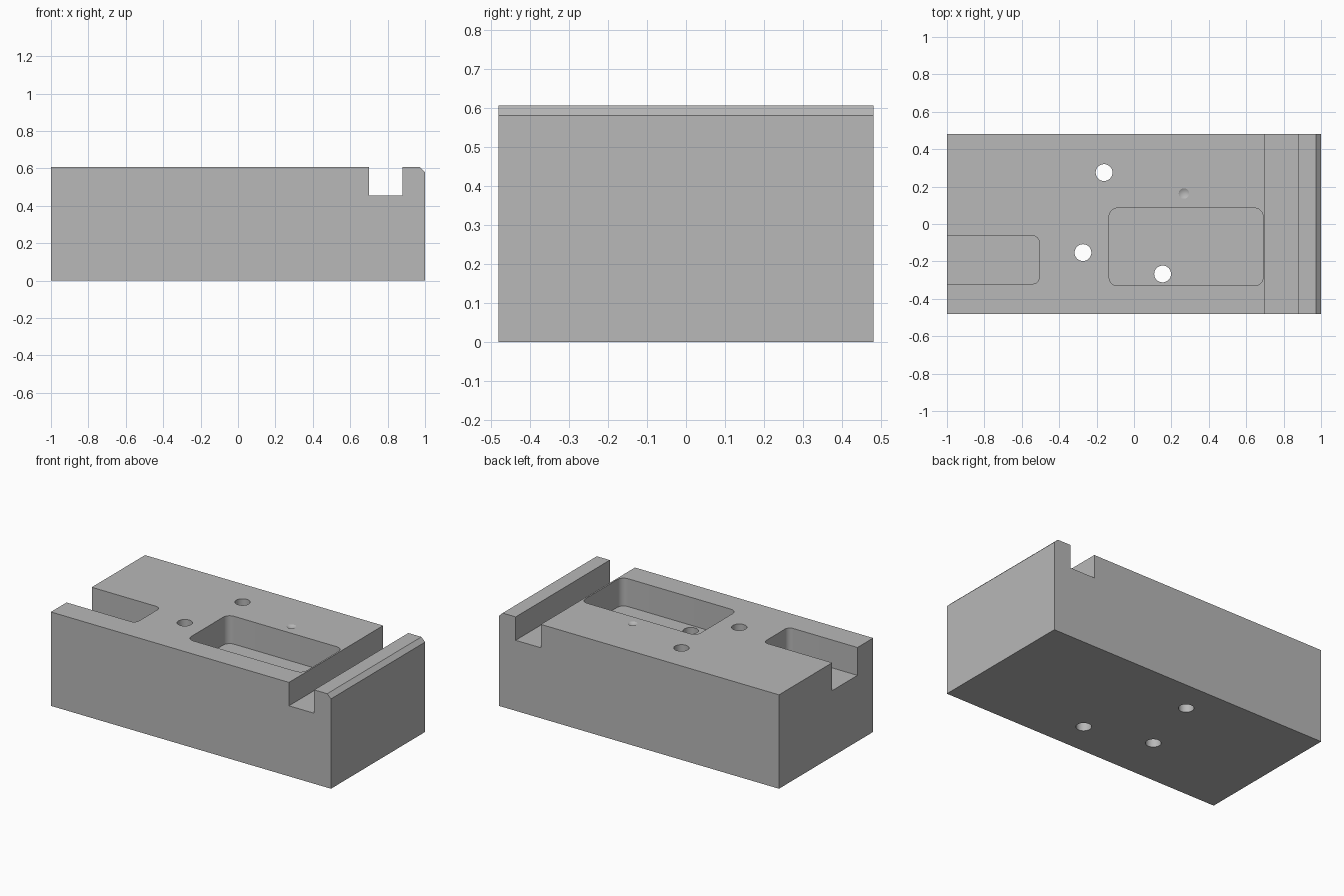
import bpy
import bmesh
import math

TOP = 0.606
HALF_DEPTH = 0.48

default = bpy.data.objects.get("Cube")
if default:
    bpy.data.objects.remove(default, do_unlink=True)

grey = bpy.data.materials.new("machined_grey")
grey.use_nodes = True
COLOR = (0.48, 0.48, 0.48, 1)
grey.diffuse_color = COLOR
grey.node_tree.nodes["Principled BSDF"].inputs["Base Color"].default_value = COLOR


def extrude_outline(name, points, offset):
    """Make a closed prism from a flat outline and an extrusion vector."""
    bm = bmesh.new()
    face = bm.faces.new([bm.verts.new(p) for p in points])
    new = bmesh.ops.extrude_face_region(bm, geom=[face])["geom"]
    verts = [v for v in new if isinstance(v, bmesh.types.BMVert)]
    bmesh.ops.translate(bm, verts=verts, vec=offset)
    bmesh.ops.recalc_face_normals(bm, faces=bm.faces)
    mesh = bpy.data.meshes.new(name)
    bm.to_mesh(mesh)
    bm.free()
    mesh.materials.append(grey)
    obj = bpy.data.objects.new(name, mesh)
    bpy.context.collection.objects.link(obj)
    return obj


def rounded_pocket(name, x0, x1, y0, y1, floor, radius=0.045, steps=8):
    """Cutter with rounded vertical corners, reaching above the block."""
    corners = [(x1 - radius, y1 - radius), (x0 + radius, y1 - radius),
               (x0 + radius, y0 + radius), (x1 - radius, y0 + radius)]
    points = []
    for i, (cx, cy) in enumerate(corners):
        for s in range(steps + 1):
            a = (i + s / steps) * math.pi / 2
            points.append((cx + radius * math.cos(a), cy + radius * math.sin(a), floor))
    return extrude_outline(name, points, (0, 0, 1 - floor))


def drill(name, x, y, radius):
    bpy.ops.mesh.primitive_cylinder_add(vertices=40, radius=radius, depth=2, location=(x, y, 0))
    bpy.context.object.name = name
    return bpy.context.object


# Block with the cross slot and the chamfered end lip in its profile
profile = [(-1, 0), (1, 0), (1, 0.58), (0.973, TOP), (0.88, TOP),
           (0.88, 0.455), (0.70, 0.455), (0.70, TOP), (-1, TOP)]
block = extrude_outline("fixture_block", [(x, -HALF_DEPTH, z) for x, z in profile],
                        (0, 2 * HALF_DEPTH, 0))

# Pocket, open end notch and through holes
cutters = [
    rounded_pocket("pocket_cutter", -0.133, 0.69, -0.33, 0.085, TOP - 0.18),
    rounded_pocket("notch_cutter", -1.2, -0.507, -0.32, -0.063, TOP - 0.18, 0.035),
]
for x, y in [(-0.16, 0.275), (-0.273, -0.153), (0.153, -0.267)]:
    cutters.append(drill("hole_cutter", x, y, 0.045))

# Shallow conical drill mark
slope = 0.6
rim, rise = 0.028, 0.01
height = (rim + rise / slope) * slope
bpy.ops.mesh.primitive_cone_add(vertices=32, radius1=0, radius2=rim + rise / slope,
                                depth=height, location=(0.267, 0.163, TOP + rise - height / 2))
bpy.context.object.name = "drill_mark_cutter"
cutters.append(bpy.context.object)

# Cut the block, then discard the cutters
bpy.ops.object.select_all(action="DESELECT")
block.select_set(True)
bpy.context.view_layer.objects.active = block
for cutter in cutters:
    cutter.hide_render = True
    mod = block.modifiers.new(cutter.name, "BOOLEAN")
    mod.operation = "DIFFERENCE"
    mod.solver = "EXACT"
    mod.object = cutter
    bpy.ops.object.modifier_apply(modifier=mod.name)
for cutter in cutters:
    bpy.data.objects.remove(cutter, do_unlink=True)

# One colour on every face
block.data.materials.clear()
block.data.materials.append(grey)
for poly in block.data.polygons:
    poly.material_index = 0
bpy.ops.object.shade_smooth_by_angle(angle=math.radians(25))
